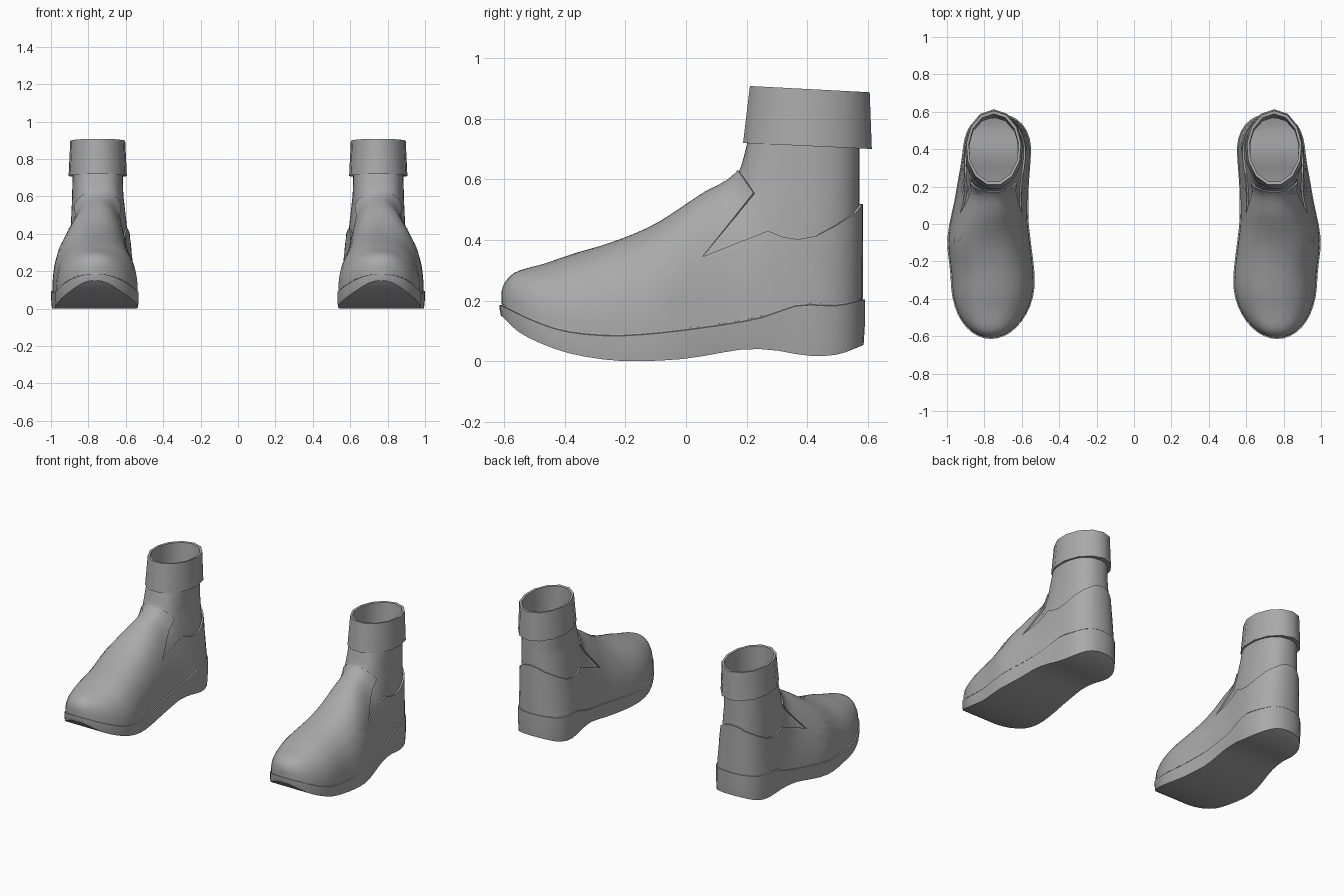
import bpy, bmesh, math

if "Cube" in bpy.data.objects:
    bpy.data.objects.remove(bpy.data.objects["Cube"])

GREY = bpy.data.materials.new("plain_grey")
GREY.diffuse_color = (0.40, 0.40, 0.40, 1)
GREY.use_nodes = True
GREY.node_tree.nodes["Principled BSDF"].inputs["Base Color"].default_value = GREY.diffuse_color

Y0, Y1 = -0.615, 0.59          # toe and heel ends

# Side profiles as (y, z), plan outline as (y, centre x) and (y, half width)
SOLE_BOTTOM = [(-.615, .155), (-.55, .095), (-.45, .047), (-.35, .018), (-.2, .0), (0, .008),
               (.1, .025), (.2, .04), (.3, .035), (.4, .018), (.5, .022), (.59, .055)]
SOLE_TOP = [(-.615, .195), (-.5, .14), (-.4, .107), (-.25, .092), (-.1, .10), (.1, .125),
            (.25, .152), (.37, .192), (.5, .192), (.59, .212)]
INSTEP = [(-.615, .20), (-.605, .25), (-.58, .287), (-.55, .305), (-.47, .327), (-.38, .358),
          (-.24, .40), (-.1, .46), (.05, .558), (.17, .635), (.2, .73), (.26, 1.0), (.35, 1.6), (.6, 2.5)]
CENTRE = [(-.615, .765), (-.3, .755), (-.1, .775), (0, .775), (.1, .765), (.2, .755), (.4, .733), (.6, .735)]
WIDTH = [(-.615, .225), (-.3, .225), (-.1, .224), (0, .212), (.1, .2), (.2, .192), (.4, .183), (.6, .183)]


def curve(pts, y):
    """Smooth interpolation through the points."""
    n = len(pts)
    y = min(max(y, pts[0][0]), pts[-1][0])
    i = next(k for k in range(n - 1) if y <= pts[k + 1][0])

    def slope(k):
        a, b = pts[max(k - 1, 0)], pts[min(k + 1, n - 1)]
        return (b[1] - a[1]) / (b[0] - a[0])
    (ya, va), (yb, vb) = pts[i], pts[i + 1]
    d = yb - ya
    t = (y - ya) / d
    return (va * (2 * t**3 - 3 * t**2 + 1) + vb * (3 * t**2 - 2 * t**3)
            + d * (slope(i) * (t**3 - 2 * t**2 + t) + slope(i + 1) * (t**3 - t**2)))


def half_width(y, inset):
    """Plan half width with rounded toe and heel."""
    w = curve(WIDTH, y) - inset
    if y < -.3:
        w *= math.sqrt(max(0, 1 - ((-.3 - y) / (.315 - inset))**2))
    if y > .38:
        w *= max(0, 1 - ((y - .38) / (.21 - inset))**2.3)**(1 / 2.3)
    return w


def loft(rings, cap=False):
    """Skin a stack of closed rings; caps are strips across the ring."""
    bm = bmesh.new()
    vs = [[bm.verts.new(p) for p in r] for r in rings]
    n = len(rings[0])
    for a, b in zip(vs, vs[1:]):
        for i in range(n):
            bm.faces.new((a[i], a[(i + 1) % n], b[(i + 1) % n], b[i]))
    if cap:
        for r in (vs[0], vs[-1]):
            for i in range(n // 2):
                quad = [r[i], r[i + 1], r[n - i - 1], r[(n - i) % n]]
                bm.faces.new(list(dict.fromkeys(quad)))
    return bm


def finish(bm, name, thickness=0, angle=35):
    """Clean up, thicken, mirror to the other foot and shade."""
    bmesh.ops.remove_doubles(bm, verts=bm.verts, dist=.0008)
    bmesh.ops.recalc_face_normals(bm, faces=bm.faces)
    me = bpy.data.meshes.new(name)
    bm.to_mesh(me)
    bm.free()
    ob = bpy.data.objects.new(name, me)
    bpy.context.collection.objects.link(ob)
    if thickness:
        s = ob.modifiers.new("thickness", 'SOLIDIFY')
        s.thickness, s.offset = thickness, -1
    ob.modifiers.new("pair", 'MIRROR').use_mirror_merge = False
    dg = bpy.context.evaluated_depsgraph_get()
    ob.data = bpy.data.meshes.new_from_object(ob.evaluated_get(dg))
    ob.modifiers.clear()
    ob.data.name = name
    ob.data.materials.clear()
    ob.data.materials.append(GREY)
    ob.data.polygons.foreach_set("use_smooth", [True] * len(ob.data.polygons))
    ob.data.set_sharp_from_angle(angle=math.radians(angle))
    return ob


def ring_ys(ya, yb, n):
    """Points round a closed ring: y and side (-1, 0, 1)."""
    for i in range(n):
        a = 2 * math.pi * i / n
        side = 0 if i in (0, n // 2) else (1 if i < n / 2 else -1)
        yield (ya + yb) / 2 - (yb - ya) / 2 * math.cos(a), side


def sole_ring(inset, height):
    return [(curve(CENTRE, y) + s * half_width(y, inset), y, height(y))
            for y, s in ring_ys(Y0 + inset, Y1 - inset, 56)]


def body_ring(z, inset):
    """Horizontal slice through the foot, running up into the ankle."""
    def top(y):
        return curve(INSTEP, y) - inset
    lo, hi = Y0 + inset, .5
    if top(lo) < z:
        for _ in range(40):
            m = (lo + hi) / 2
            lo, hi = (m, hi) if top(m) < z else (lo, m)
    ring = []
    for y, s in ring_ys(lo, Y1 - inset, 56):
        zs = curve(SOLE_TOP, y) - .003
        zz = max(z, zs)
        u = min(1, (zz - zs) / max(top(y) - zs, .002))
        # Lean the heel and ankle in towards the leg
        k = min(1, max(0, (zz - zs) / .42)) * min(1, max(0, (y + .1) / .3))
        c = curve(CENTRE, y) * (1 - k) + .75 * k
        w = half_width(y, inset)
        w *= 1 - k * (1 - .155 / curve(WIDTH, y))
        ring.append((c + s * w * (1 - u**2.3)**(1 / 2.3), y, zz))
    return ring


def inside(y, z, poly):
    hit = False
    for (ya, za), (yb, zb) in zip(poly, poly[1:] + poly[:1]):
        if (za > z) != (zb > z) and y < (yb - ya) * (z - za) / (zb - za) + ya:
            hit = not hit
    return hit


# Sole with a small stepped edge at the top
finish(loft([sole_ring(.004, lambda y: curve(SOLE_BOTTOM, y)),
             sole_ring(0, lambda y: curve(SOLE_BOTTOM, y) * .6 + curve(SOLE_TOP, y) * .4),
             sole_ring(0, lambda y: curve(SOLE_TOP, y) - .009),
             sole_ring(.007, lambda y: curve(SOLE_TOP, y) - .007),
             sole_ring(.009, lambda y: curve(SOLE_TOP, y))], cap=True), "sole")

# Upper, cut along the collar line with a side notch
levels = ([.085 + .019 * i for i in range(6)] + [.2 + .01 * i for i in range(14)]
          + [.34 + .02 * i for i in range(15)] + [.632, .66])
bm = loft([body_ring(z, .006) for z in levels])
collar = [(.168, .634), (.222, .555), (.055, .345), (.27, .43), (.32, .41), (.37, .402),
          (.43, .413), (.5, .45), (.56, .488), (.585, .52), (.7, .56)]
for (ya, za), (yb, zb) in zip(collar, collar[1:]):
    bmesh.ops.bisect_plane(bm, geom=bm.verts[:] + bm.edges[:] + bm.faces[:], dist=1e-5,
                           plane_co=(0, ya, za), plane_no=(0, za - zb, yb - ya))
opening = collar + [(.7, 1), (.1, 1), (.1, .634)]
cut = [f for f in bm.faces if inside(*f.calc_center_median().yz, opening)]
bmesh.ops.delete(bm, geom=cut, context='FACES')
finish(bm, "upper", .01)

# Sock that fills the notch and rises to the cuff
bm = loft([body_ring(.3 + .0215 * i, .018) for i in range(21)])
bmesh.ops.delete(bm, geom=[f for f in bm.faces if f.calc_center_median().y < -.05], context='FACES')
finish(bm, "sock", .006)


# Folded cuff: a slightly tilted, tapering band with few sides
def cuff_ring(ya, yb, za, zb, rx, n=13):
    ring = []
    for i in range(n):
        a = 2 * math.pi * i / n
        t = (1 + math.cos(a)) / 2
        ring.append((.75 + rx * math.sin(a), ya + (yb - ya) * t, za + (zb - za) * t))
    return ring


outer_low = cuff_ring(.182, .613, .72, .70, .157)
finish(loft([outer_low,
             cuff_ring(.205, .606, .908, .887, .148),
             cuff_ring(.222, .588, .906, .886, .134),
             cuff_ring(.222, .570, .725, .706, .134),
             outer_low]), "cuff", angle=40)
